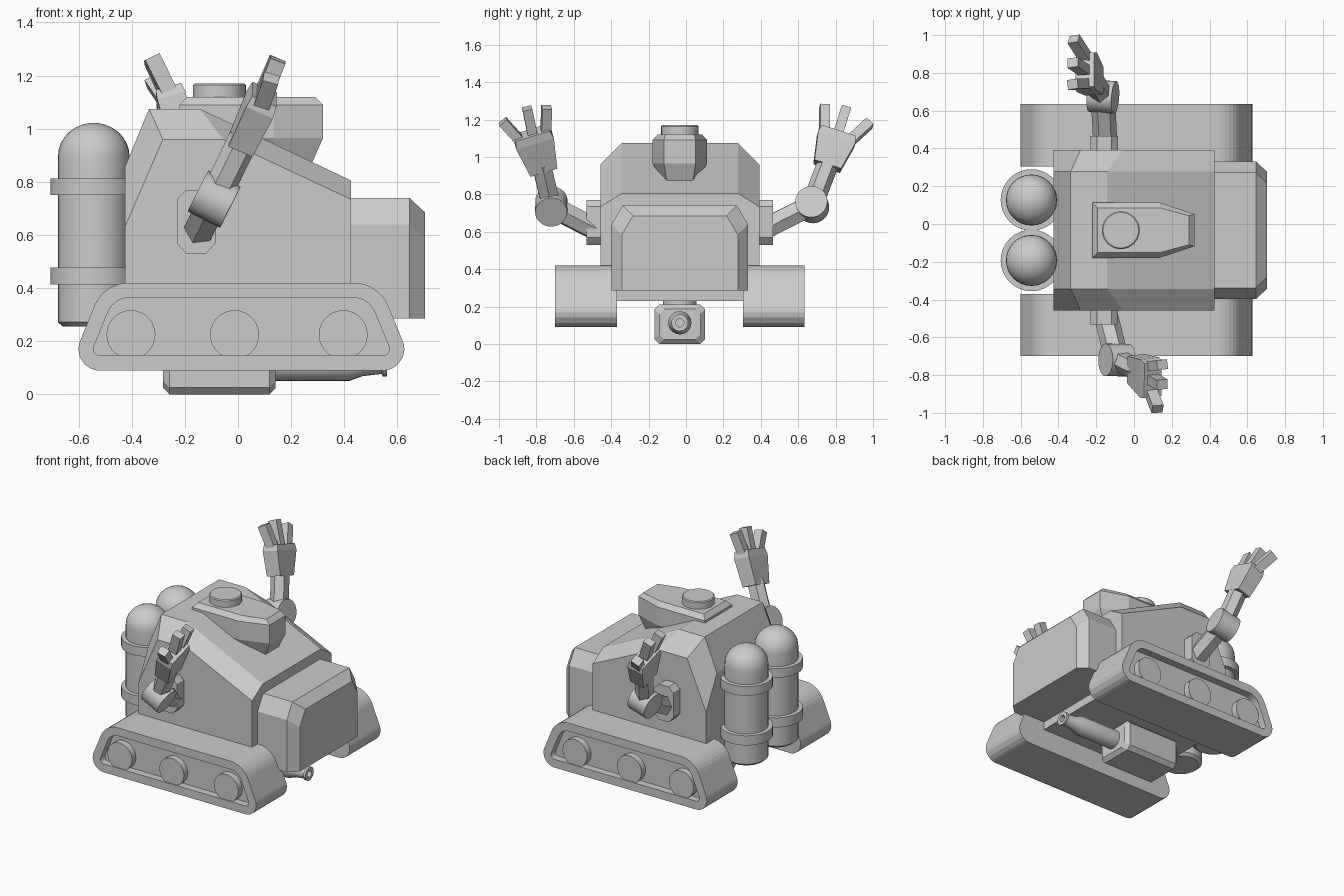
import bpy, bmesh, math
from mathutils import Vector

if "Cube" in bpy.data.objects:
    bpy.data.objects.remove(bpy.data.objects["Cube"])

CY = -0.033  # mirror plane of the vehicle

grey = bpy.data.materials.new("plain_grey")
grey.diffuse_color = (0.6, 0.6, 0.6, 1)
grey.use_nodes = True
grey.node_tree.nodes["Principled BSDF"].inputs["Base Color"].default_value = grey.diffuse_color


def finish(name, bm, smooth=False):
    bmesh.ops.recalc_face_normals(bm, faces=bm.faces[:])
    me = bpy.data.meshes.new(name)
    bm.to_mesh(me)
    bm.free()
    me.materials.append(grey)
    ob = bpy.data.objects.new(name, me)
    bpy.context.collection.objects.link(ob)
    if smooth:
        bpy.ops.object.select_all(action='DESELECT')
        ob.select_set(True)
        bpy.context.view_layer.objects.active = ob
        bpy.ops.object.shade_smooth_by_angle(angle=math.radians(35))
    return ob


def loft(name, rings, smooth=False):
    """Skin a row of equal-length rings and cap both ends."""
    bm = bmesh.new()
    vs = [[bm.verts.new(p) for p in r] for r in rings]
    n = len(vs[0])
    for a, b in zip(vs, vs[1:]):
        for i in range(n):
            j = (i + 1) % n
            bm.faces.new((a[i], a[j], b[j], b[i]))
    bm.faces.new(vs[0][::-1])
    bm.faces.new(vs[-1])
    return finish(name, bm, smooth)


def lathe(name, origin, direction, profile, n=32, smooth=True):
    """Turn (radius, distance) pairs around an axis."""
    q = Vector(direction).to_track_quat('Z', 'Y')
    o = Vector(origin)
    rings = []
    for r, t in profile:
        rings.append([o + q @ Vector((r * math.cos(2 * math.pi * i / n),
                                      r * math.sin(2 * math.pi * i / n), t))
                      for i in range(n)])
    return loft(name, rings, smooth)


def prism(name, a, b, r, n=6, smooth=False):
    d = Vector(b) - Vector(a)
    return lathe(name, a, d, [(r, 0), (r, d.length)], n, smooth)


def fillet(corners, steps=7):
    """Round the (x, z, radius) corners of a polygon."""
    out = []
    for i, (x, z, r) in enumerate(corners):
        p = Vector((x, z))
        a = (Vector(corners[i - 1][:2]) - p).normalized()
        b = (Vector(corners[(i + 1) % len(corners)][:2]) - p).normalized()
        half = a.angle(b) / 2
        c = p + (a + b).normalized() * (r / math.sin(half))
        s = p + a * (r / math.tan(half)) - c
        e = p + b * (r / math.tan(half)) - c
        for k in range(steps + 1):
            out.append(c + s.lerp(e, k / steps).normalized() * r)
    return out


# hull: side profile at the flanks and at the raised middle
flank = [(-.426, .23), (-.426, .63), (-.283, .96), (-.057, .96), (.426, .734), (.426, .23)]
middle = [(-.426, .23), (-.426, .855), (-.335, 1.075), (-.143, 1.075), (.426, .805), (.426, .23)]
loft("hull", [[(x, CY + y, z) for x, z in prof] for y, prof in
              ((-.425, flank), (-.31, middle), (.31, middle), (.425, flank))])


# nose box with chamfered front
def nose_ring(x, d):
    h = [(.365 - d, .285), (.365 - d, .64 - d), (.305 - d, .74 - d)]
    return [(x, CY + y, z) for y, z in h] + [(x, CY - y, z) for y, z in h[::-1]]


loft("nose_box", [nose_ring(.40, 0), nose_ring(.645, 0), nose_ring(.704, .055)])


# turret cap
def cap_ring(z, d, front):
    h = [(-.22 + d, .146 - d), (.135, .146 - d), (front, .085 - d * .3)]
    return [(x, CY + y, z) for x, y in h] + [(x, CY - y, z) for x, y in h[::-1]]


loft("turret", [cap_ring(.875, .05, .28), cap_ring(.965, 0, .32),
                cap_ring(1.09, 0, .32), cap_ring(1.12, .027, .29)])
lathe("hatch", (-.07, CY, 1.1), (0, 0, 1), [(.1, 0), (.1, .064), (.094, .07)])

# tracks with recessed sides and three wheels each
outline = fillet([(-.64, .09, .08), (-.505, .42, .14), (.53, .42, .14), (.666, .09, .08)])
for side, label in ((-1, "right"), (1, "left")):
    bm = bmesh.new()
    face = bm.faces.new([bm.verts.new((p.x, CY + side * .337, p.y)) for p in outline])
    ext = bmesh.ops.extrude_face_region(bm, geom=[face], use_keep_orig=True)
    bmesh.ops.translate(bm, vec=(0, side * .33, 0),
                        verts=[g for g in ext["geom"] if isinstance(g, bmesh.types.BMVert)])
    outer = [g for g in ext["geom"] if isinstance(g, bmesh.types.BMFace)][0]
    bmesh.ops.recalc_face_normals(bm, faces=bm.faces[:])
    bmesh.ops.inset_region(bm, faces=[outer], thickness=.056, use_even_offset=True)
    deep = bmesh.ops.extrude_discrete_faces(bm, faces=[outer])["faces"][0]
    bmesh.ops.translate(bm, vec=(0, -side * .05, 0), verts=deep.verts[:])
    finish(label + "_track", bm)
    for k, x in enumerate((-.403, -.013, .396)):
        prism(f"{label}_wheel_{k + 1}", (x, CY + side * .58, .225),
              (x, CY + side * .66, .225), .092, 28, True)

# rear tanks with two bands and a domed top
for side, label in ((-1, "right"), (1, "left")):
    prof = [(.115, .255), (.135, .272)]
    for lo, hi in ((.413, .478), (.75, .812)):
        prof += [(.135, lo), (.163, lo), (.163, hi), (.135, hi)]
    prof += [(.135 * math.cos(a), .895 + .127 * math.sin(a))
             for a in [math.radians(d) for d in (0, 12, 24, 36, 48, 60, 72, 82, 88)]]
    lathe(label + "_tank", (-.543, CY + side * .16, 0), (0, 0, 1), prof)


# belly gun
def gun_ring(x, d):
    w, lo, hi, c = .135 - d, d, .212 - d, .026
    h = [(w - c, lo), (w, lo + c), (w, hi - c), (w - c, hi)]
    return [(x, CY + y, z) for y, z in h] + [(x, CY - y, z) for y, z in h[::-1]]


loft("gun_body", [gun_ring(-.282, .025), gun_ring(-.258, 0), gun_ring(.118, 0), gun_ring(.142, .025)])
lathe("gun_mount", (-.07, CY, .18), (0, 0, 1), [(.09, 0), (.09, .07)])
lathe("gun_barrel", (.13, CY, .113), (1, 0, 0),
      [(.062, 0), (.062, .29), (.044, .34), (.036, .41), (.045, .415), (.045, .43),
       (.022, .43), (.022, .36)], 24)

# arms: shoulder plate, upper arm, elbow, forearm, palm, three fingers
ARMS = {
    "right": (-1, (-.155, -.46, .60), (-.09, -.72, .735), (.01, -.765, .935), (.10, -.825, 1.13),
              ((.125, -.98, 1.19), (.15, -.85, 1.26), (.15, -.745, 1.265))),
    "left": (1, (-.15, .39, .60), (-.165, .675, .745), (-.21, .755, .95), (-.26, .815, 1.13),
             ((-.32, .98, 1.18), (-.325, .855, 1.26), (-.325, .74, 1.27))),
}
for label, (side, s, e, b, p, tips) in ARMS.items():
    s, e, b, p = map(Vector, (s, e, b, p))
    # octagonal shoulder plate
    oct_ = [(-.23, .57), (-.23, .735), (-.195, .77), (-.12, .77),
            (-.085, .735), (-.085, .57), (-.12, .53), (-.195, .53)]
    loft(label + "_shoulder", [[(x, CY + side * y, z) for x, z in oct_] for y in (.41, .498)])
    prism(label + "_upper_arm", s, e, .064)
    axis = (e - s).cross(b - e).normalized() * .068
    prism(label + "_elbow", e - axis, e + axis, .086, 28, True)
    prism(label + "_forearm", e, b + (p - b) * .15, .058)
    # palm widening towards the fingers
    d = (p - b).normalized()
    w = Vector((0, side * .96, -.27))
    w = (w - d * w.dot(d)).normalized()
    t = d.cross(w)
    loft(label + "_palm", [[c + w * i * hw + t * j * ht for i, j in
                            ((-1, -1), (1, -1), (1, 1), (-1, 1))]
                           for c, hw, ht in ((b, .075, .05), (b.lerp(p, .8), .105, .055),
                                             (p, .095, .05))])
    for k, tip in enumerate(tips):
        tip = Vector(tip)
        base = p - d * .03 + w * (.07 - .07 * k)
        f = (tip - base).normalized()
        u = (w - f * w.dot(f)).normalized() * .026
        v = f.cross(u).normalized() * .03
        loft(f"{label}_finger_{k + 1}", [[c + u * i + v * j for i, j in
                                          ((-1, -1), (1, -1), (1, 1), (-1, 1))]
                                         for c in (base, tip)])
